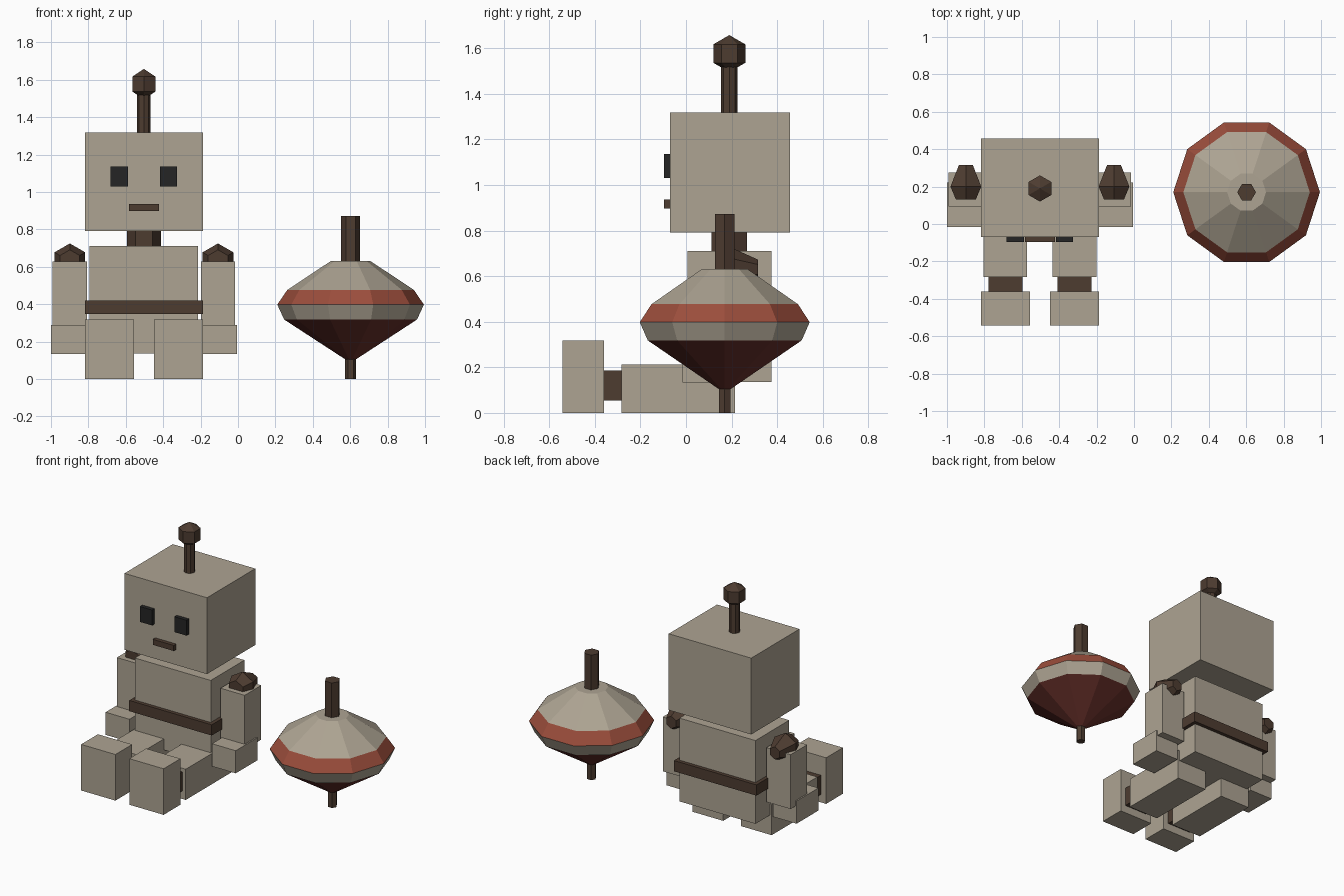
import bpy, bmesh
from math import cos, sin, tau, pi

if "Cube" in bpy.data.objects:
    bpy.data.objects.remove(bpy.data.objects["Cube"])


def material(name, rgb):
    m = bpy.data.materials.new(name)
    m.diffuse_color = (*rgb, 1)
    m.use_nodes = True
    m.node_tree.nodes["Principled BSDF"].inputs["Base Color"].default_value = m.diffuse_color
    return m


BEIGE = material("beige", (0.42, 0.37, 0.29))
BROWN = material("brown", (0.075, 0.045, 0.03))
BLACK = material("black", (0.018, 0.018, 0.018))
RED = material("red", (0.33, 0.075, 0.045))
DARK_RED = material("dark_red", (0.14, 0.03, 0.024))


def finish(name, bm, mats):
    bmesh.ops.recalc_face_normals(bm, faces=bm.faces)
    me = bpy.data.meshes.new(name)
    bm.to_mesh(me)
    bm.free()
    for m in mats:
        me.materials.append(m)
    ob = bpy.data.objects.new(name, me)
    bpy.context.collection.objects.link(ob)
    return ob


def box(name, x, y, z, mat):
    """Box from (min, max) pairs."""
    bm = bmesh.new()
    bmesh.ops.create_cube(bm, size=1)
    for v in bm.verts:
        v.co = [r[0] if c < 0 else r[1] for r, c in zip((x, y, z), v.co)]
    return finish(name, bm, [mat])


def lathe(name, centre, profile, sides, mats, bands=None, axis="z", turn=0.0):
    """Faceted solid from (radius, distance along axis) rings, capped at both ends."""
    bm = bmesh.new()
    rings = []
    for r, h in profile:
        ring = []
        for i in range(sides):
            a = turn + tau * i / sides
            u, w = r * cos(a), r * sin(a)
            p = (u, w, h) if axis == "z" else (u, h, w)
            ring.append(bm.verts.new([c + d for c, d in zip(centre, p)]))
        rings.append(ring)
    for k, (a, b) in enumerate(zip(rings, rings[1:])):
        for i in range(sides):
            j = (i + 1) % sides
            f = bm.faces.new((a[i], a[j], b[j], b[i]))
            f.material_index = bands[k] if bands else 0
    bm.faces.new(rings[0])
    top = bm.faces.new(rings[-1])
    top.material_index = bands[-1] if bands else 0
    return finish(name, bm, mats)


CX, CY = -0.503, 0.19   # robot axis
TX, TY = 0.602, 0.17    # spinning top axis

# Head, neck, torso and belt
box("head", (CX - .315, CX + .315), (-.07, .457), (.791, 1.318), BEIGE)
box("mouth", (CX - .08, CX + .08), (-.097, -.06), (.898, .936), BROWN)
lathe("neck", (CX, CY, 0), [(.09, .70), (.09, .80)], 6, [BROWN])
box("torso", (CX - .29, CX + .29), (.007, .375), (.136, .711), BEIGE)
box("belt", (CX - .315, CX + .315), (-.018, .40), (.347, .421), BROWN)

# Antenna
lathe("antenna_stem", (CX, CY, 0), [(.036, 1.31), (.036, 1.54)], 8, [BROWN])
bm = bmesh.new()
bmesh.ops.create_uvsphere(bm, u_segments=6, v_segments=3, radius=.081)
bmesh.ops.translate(bm, verts=bm.verts, vec=(CX, CY, 1.577))
finish("antenna_ball", bm, [BROWN])

# Paired parts, given as distances from the robot axis
for side, s in (("left", -1), ("right", 1)):
    def pair(name, near, far, y, z, mat):
        box(f"{side}_{name}", sorted((CX + s * near, CX + s * far)), y, z, mat)

    pair("eye", .085, .178, (-.097, -.06), (1.03, 1.136), BLACK)
    pair("arm", .304, .488, (.094, .275), (.253, .628), BEIGE)
    pair("hand", .315, .497, (-.016, .222), (.134, .29), BEIGE)
    pair("leg", .068, .302, (-.283, .215), (0, .212), BEIGE)
    pair("ankle", .094, .276, (-.37, -.275), (.055, .187), BROWN)
    pair("foot", .053, .315, (-.543, -.36), (0, .318), BEIGE)
    lathe(f"{side}_shoulder", (CX + s * .396, 0, .63),
          [(.061, .13), (.095, .2), (.043, .315)], 6, [BROWN], axis="y", turn=pi / 6)

# Spinning top: tip, banded body and handle
lathe("top_tip", (TX, TY, 0), [(.03, 0), (.03, .14)], 6, [BROWN])
lathe("top_body", (TX, TY, 0),
      [(.028, .105), (.355, .318), (.392, .398), (.338, .477), (.104, .632)],
      10, [BEIGE, RED, DARK_RED], bands=[2, 0, 1, 0])
lathe("top_handle", (TX, TY, 0), [(.05, .6), (.05, .872)], 6, [BROWN])
